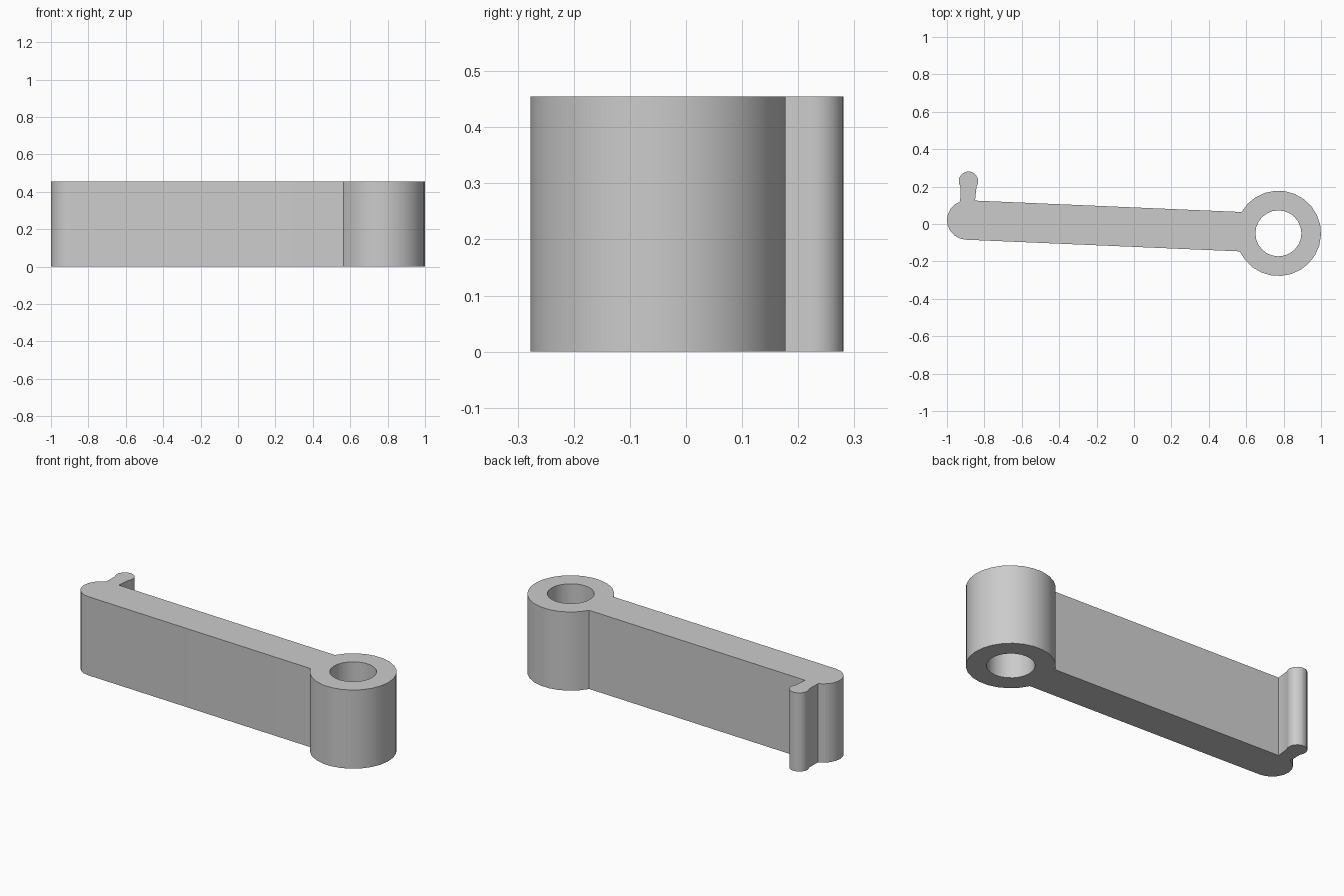
import bpy
import bmesh
from math import radians, cos, sin
from mathutils import Vector

cube = bpy.data.objects.get("Cube")
if cube:
    bpy.data.objects.remove(cube, do_unlink=True)

HEIGHT = 0.455
RING = (0.772, -0.05)
TIP = (-0.895, 0.021)
KNOB = (-0.885, 0.229)

# Material
grey = bpy.data.materials.new("plain_grey")
colour = (0.6, 0.6, 0.6, 1)
grey.diffuse_color = colour
grey.use_nodes = True
grey.node_tree.nodes["Principled BSDF"].inputs["Base Color"].default_value = colour


def arc(centre, radius, start, end, steps):
    """Points along a counter-clockwise arc, angles in degrees."""
    angles = [radians(start + (end - start) * i / steps) for i in range(steps + 1)]
    return [(centre[0] + radius * cos(a), centre[1] + radius * sin(a)) for a in angles]


def add_loop(bm, points):
    verts = [bm.verts.new((x, y, 0)) for x, y in points]
    for a, b in zip(verts, verts[1:] + verts[:1]):
        bm.edges.new((a, b))


# Outline: ring, arm, hook neck and knob, rounded tip
outline = arc(RING, 0.228, -155, 150, 22)
outline += [(-0.85, 0.125)]
outline += arc(KNOB, 0.052, -34, 214, 14)
outline += arc(TIP, 0.105, 109, 267, 9)
bore = arc(RING, 0.123, 0, 345, 23)

# Fill the flat profile and raise it to a solid
bm = bmesh.new()
add_loop(bm, outline)
add_loop(bm, bore)
bmesh.ops.triangle_fill(bm, edges=bm.edges[:], use_beauty=True)
raised = bmesh.ops.extrude_face_region(bm, geom=bm.faces[:], use_keep_orig=True)
top = [v for v in raised["geom"] if isinstance(v, bmesh.types.BMVert)]
bmesh.ops.translate(bm, verts=top, vec=Vector((0, 0, HEIGHT)))
bmesh.ops.recalc_face_normals(bm, faces=bm.faces[:])

mesh = bpy.data.meshes.new("lever_arm")
bm.to_mesh(mesh)
bm.free()
mesh.materials.append(grey)
lever = bpy.data.objects.new("lever_arm", mesh)
bpy.context.collection.objects.link(lever)

# Smooth curved walls, sharp rims
bpy.ops.object.select_all(action="DESELECT")
lever.select_set(True)
bpy.context.view_layer.objects.active = lever
bpy.ops.object.shade_smooth_by_angle(angle=radians(30))
